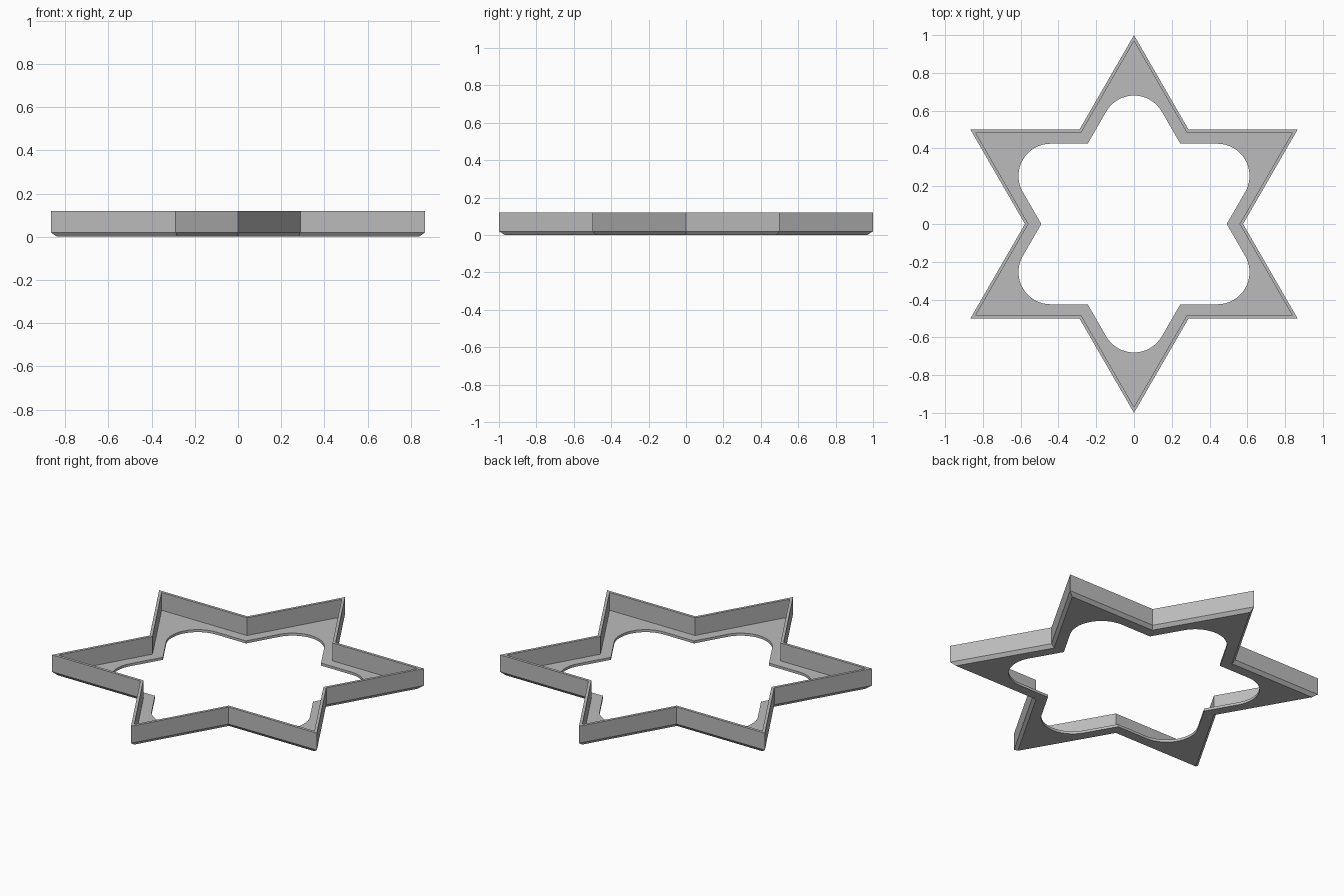
import bpy, bmesh
from math import sin, cos, pi, sqrt

cube = bpy.data.objects.get("Cube")
if cube:
    bpy.data.objects.remove(cube, do_unlink=True)

HEIGHT, CHAMFER, FLOOR = 0.12, 0.02, 0.015
WALL, RIM = 0.016, 0.075        # insets from the outer outline
FILLET, ARC_STEPS = 0.17, 20    # rounding of the opening

grey = bpy.data.materials.new("plain grey")
grey.use_nodes = True
colour = (0.5, 0.5, 0.5, 1)
grey.diffuse_color = colour
grey.node_tree.nodes["Principled BSDF"].inputs["Base Color"].default_value = colour

bm = bmesh.new()


def polar(r, a, z):
    return bm.verts.new((r * cos(a), r * sin(a), z))


def star(inset, z):
    """Six-pointed outline, moved inward; starts at a tip, then a valley."""
    tip = 1 - 2 * inset
    return [polar(tip if i % 2 == 0 else tip / sqrt(3), pi / 2 + i * pi / 6, z)
            for i in range(12)]


def opening(z):
    """Six groups: a valley point followed by the rounded tip."""
    tip = 1 - 2 * RIM
    groups = []
    for k in range(6):
        a = pi / 2 + k * pi / 3
        centre = tip - 2 * FILLET
        group = [polar(tip / sqrt(3), a - pi / 6, z)]
        for j in range(ARC_STEPS + 1):
            t = a + (j / ARC_STEPS - 0.5) * 2 * pi / 3
            group.append(bm.verts.new((centre * cos(a) + FILLET * cos(t),
                                       centre * sin(a) + FILLET * sin(t), z)))
        groups.append(group)
    return groups


def bridge(a, b):
    for i in range(len(a)):
        j = (i + 1) % len(a)
        bm.faces.new((a[i], a[j], b[j], b[i]))


def floor(outline, groups):
    for k in range(6):
        outer = [outline[2 * k - 1], outline[2 * k], outline[2 * k + 1]]
        inner = groups[k] + [groups[(k + 1) % 6][0]]
        bm.faces.new(outer + inner[::-1])


# Chamfered outer wall, top edge and inner wall
loops = [star(WALL, 0), star(0, CHAMFER), star(0, HEIGHT),
         star(WALL, HEIGHT), star(WALL, FLOOR)]
for a, b in zip(loops, loops[1:]):
    bridge(a, b)

# Floor ring with its rounded opening
low, high = opening(0), opening(FLOOR)
floor(loops[0], low)
floor(loops[-1], high)
bridge(sum(low, []), sum(high, []))

bmesh.ops.recalc_face_normals(bm, faces=bm.faces)
mesh = bpy.data.meshes.new("star_frame")
bm.to_mesh(mesh)
bm.free()
mesh.materials.append(grey)
frame = bpy.data.objects.new("star_frame", mesh)
bpy.context.collection.objects.link(frame)
